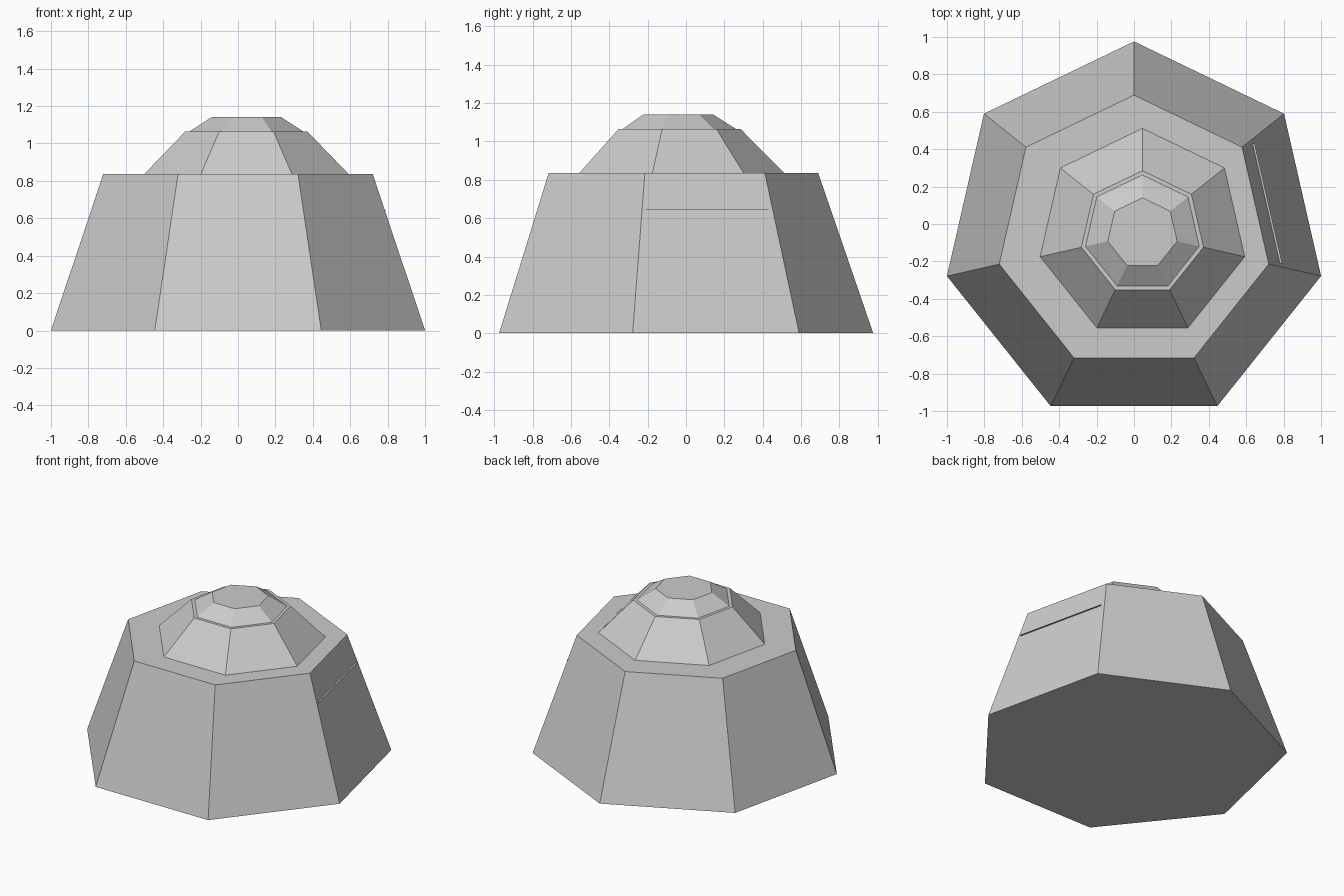
import bpy
import bmesh
from math import sin, cos, tau

old = bpy.data.objects.get("Cube")
if old:
    bpy.data.objects.remove(old, do_unlink=True)

grey = bpy.data.materials.new("plain grey")
grey.use_nodes = True
colour = (0.6, 0.6, 0.6, 1)
grey.diffuse_color = colour
grey.node_tree.nodes["Principled BSDF"].inputs["Base Color"].default_value = colour

SIDES = 7
CENTRE_Y = -0.05


def ring(radius, x, z):
    """Heptagon with one corner pointing to the back."""
    return [(x + radius * sin(-tau * i / SIDES),
             CENTRE_Y + radius * cos(tau * i / SIDES), z) for i in range(SIDES)]


def loft(name, loops):
    """Closed solid through a stack of equal loops, bottom to top."""
    bm = bmesh.new()
    rows = [[bm.verts.new(p) for p in loop] for loop in loops]
    for low, high in zip(rows, rows[1:]):
        for i in range(len(low)):
            j = (i + 1) % len(low)
            bm.faces.new((low[i], low[j], high[j], high[i]))
    bm.faces.new(rows[0][::-1])
    bm.faces.new(rows[-1])
    bmesh.ops.recalc_face_normals(bm, faces=bm.faces)
    mesh = bpy.data.meshes.new(name)
    bm.to_mesh(mesh)
    bm.free()
    mesh.materials.append(grey)
    obj = bpy.data.objects.new(name, mesh)
    bpy.context.collection.objects.link(obj)
    return obj


# Wide tapered base
loft("base", [ring(1.026, 0, 0), ring(0.739, 0, 0.836)])

# Off-centre upper tier, with a narrow flat rim around the low cap
UPPER_X = 0.045
loft("upper_tier", [ring(0.561, UPPER_X, 0.836), ring(0.335, UPPER_X, 1.064),
                    ring(0.312, UPPER_X, 1.064), ring(0.19, UPPER_X, 1.141)])

# Thin ledge poking out of the base's left side
ledge = [(0.6, 0.43), (0.645, 0.43), (0.792, -0.21), (0.75, -0.21)]
loft("side_ledge", [[(x, y, z) for x, y in ledge] for z in (0.643, 0.645)])
